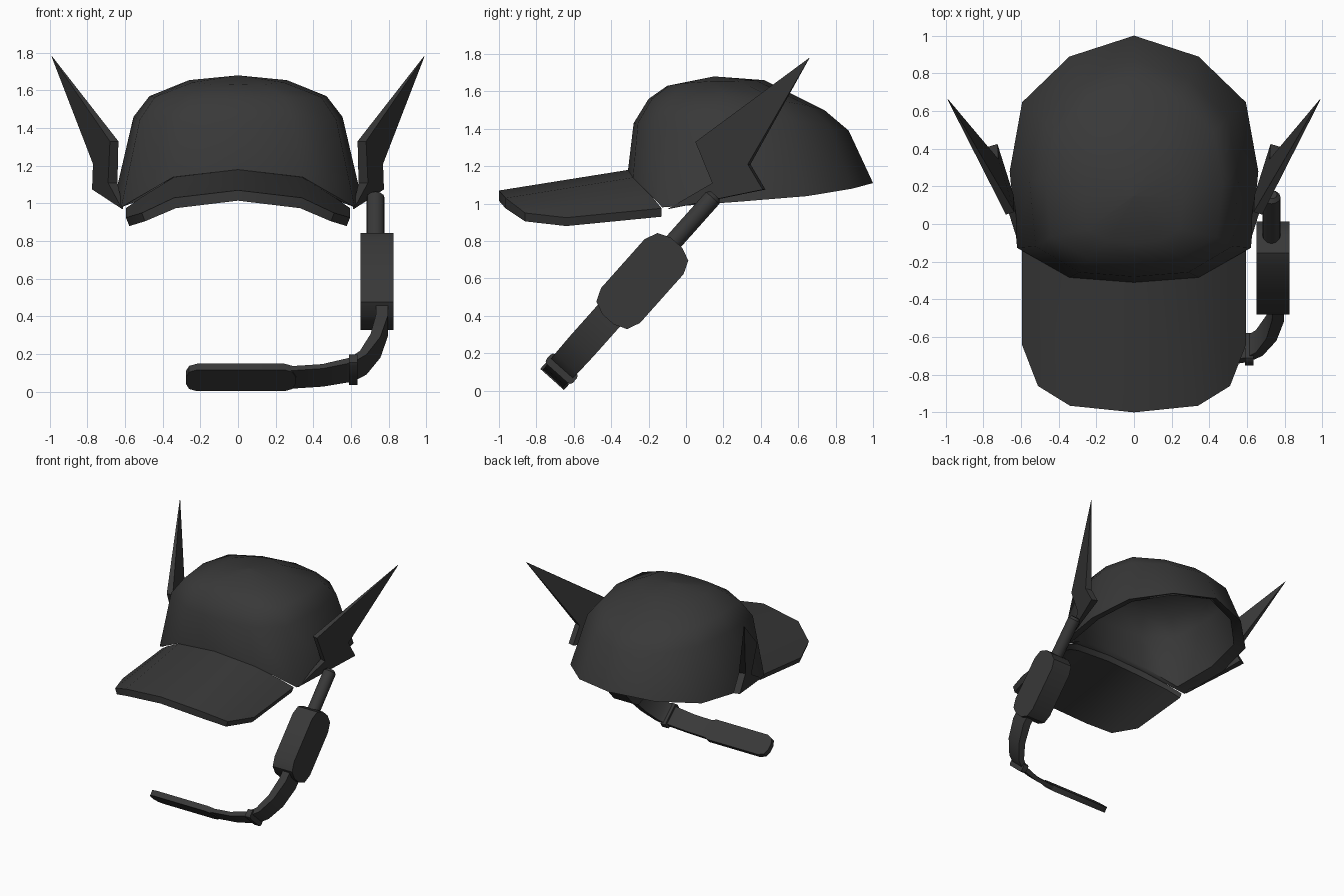
import bpy, bmesh, math
from mathutils import Vector

if "Cube" in bpy.data.objects:
    bpy.data.objects.remove(bpy.data.objects["Cube"])

mat = bpy.data.materials.new("dark_grey")
mat.diffuse_color = (0.04, 0.04, 0.04, 1)
mat.use_nodes = True
mat.node_tree.nodes["Principled BSDF"].inputs["Base Color"].default_value = mat.diffuse_color


def make(name, verts, faces, smooth=None):
    me = bpy.data.meshes.new(name)
    me.from_pydata([tuple(v) for v in verts], [], faces)
    bm = bmesh.new()
    bm.from_mesh(me)
    bmesh.ops.recalc_face_normals(bm, faces=bm.faces[:])
    bm.to_mesh(me)
    bm.free()
    me.materials.append(mat)
    ob = bpy.data.objects.new(name, me)
    bpy.context.collection.objects.link(ob)
    if smooth:
        bpy.ops.object.select_all(action='DESELECT')
        ob.select_set(True)
        bpy.context.view_layer.objects.active = ob
        bpy.ops.object.shade_smooth_by_angle(angle=math.radians(smooth))
    return ob


def loft(name, rings, caps=True, smooth=None, closed=False):
    n, count = len(rings[0]), len(rings)
    verts = [v for r in rings for v in r]
    faces = []
    for i in range(count if closed else count - 1):
        a, b = i * n, (i + 1) % count * n
        faces += [(a + j, a + (j + 1) % n, b + (j + 1) % n, b + j) for j in range(n)]
    if caps:
        faces += [tuple(range(n)), tuple(range(len(verts) - n, len(verts)))]
    return make(name, verts, faces, smooth)


# Crown: twelve-sided rings closing to an apex, with a thin lining, open underneath
half = [(0, 1), (.52, .83), (.9, .46), (1, -.1), (.94, -.72), (.52, -.96), (0, -1)]
rim_z = [1.11, 1.08, 1.04, 1.01, .98, 1.14, 1.18]
full = half + [(-x, y) for x, y in half[5:0:-1]]
rim_z = rim_z + rim_z[5:0:-1]
levels = [(.555, -.28, .87, 1.43, 1.46, 1.39),  # half width, front y, back y, front z, side z, back z
          (.47, -.2, .74, 1.56, 1.57, 1.5),
          (.26, -.1, .42, 1.63, 1.655, 1.66)]


def shell(w, y0, y1, lift, t):
    # rim outline, then each level moved in by t
    rings = [[(w * x, (y0 + y1) / 2 + (y1 - y0) / 2 * y, z + lift) for (x, y), z in zip(full, rim_z)]]
    for w, yf, yb, zf, zm, zb in levels:
        w, yf, yb = w - t, yf + t, yb - t
        rings.append([(w * x, (yf + yb) / 2 + (yb - yf) / 2 * y,
                       zm - t / 2 + ((zb - zm) * y * y if y > 0 else (zf - zm) * y * y))
                      for x, y in full])
    return rings + [[(.001 * x, .15 + .001 * y, 1.68 - t) for x, y in full]]


loft("cap_crown", shell(.575, -.285, .92, .03, .018)[::-1] + shell(.66, -.31, 1, 0, 0), smooth=60)

# Brim: arched plate, a closed loop of outlines over and under
back = [(0, -.31, 1.18), (.34, -.28, 1.14), (.51, -.18, 1.035), (.595, -.13, .975)]
front = [(0, -1, 1.07), (.34, -.965, 1.03), (.51, -.86, .95), (.595, -.64, .925)]
mirror = lambda row: [(-x, y, z) for x, y, z in row[:0:-1]] + row
drop = lambda row: [(x * .97, y, z - (.055 if abs(x) < .4 else .045)) for x, y, z in row]
b, f = mirror(back), mirror(front)
# across the brim from left to right, each station a back-front-front-back section
sections = [list(s) for s in zip(b, f, drop(f), drop(b))]
loft("cap_brim", sections, smooth=35)

# Wings: lightning-shaped plates that taper to sharp tips
outline = [(.615, -.1, .97), (.69, .14, 1.11), (.68, .05, 1.33),
           (.99, .66, 1.78), (.77, .33, 1.21), (.775, .41, 1.075)]
thick = [.006, .05, .045, .004, .05, .05]
for side, name in ((1, "wing_right"), (-1, "wing_left")):
    outer = [(side * x, y, z) for x, y, z in outline]
    inside = [(side * (x - t), y + .3 * t, z) for (x, y, z), t in zip(outline, thick)]
    loft(name, [outer, inside])

# Headset arm frame: s runs down the arm, w across it
U = Vector((0, -.665, -.746))
W = Vector((0, .746, -.665))
arm = lambda x, s, w: Vector((x, .14, 1.02)) + U * s + W * w

# Rod with a domed top
loft("arm_rod", [[arm(.73 + r * math.cos(a), s, r * math.sin(a) - .005)
                  for a in [k * math.tau / 12 for k in range(12)]]
                 for s, r in [(-.03, .03), (-.01, .048), (.35, .048)]], smooth=40)


def rounded(a, b, c, steps=3):
    # rounded rectangle outline with half sizes a, b and corner radius c
    pts = []
    for q, (sx, sy) in enumerate([(1, 1), (-1, 1), (-1, -1), (1, -1)]):
        for k in range(steps):
            t = (q + k / (steps - 1)) * math.pi / 2
            pts.append((sx * (a - c) + c * math.cos(t), sy * (b - c) + c * math.sin(t)))
    return pts


# Earpiece housing
loft("arm_housing", [[arm(x, .573 + p, q + .01) for p, q in rounded(.275, .14, .1)]
                     for x in (.65, .825)], smooth=40)

# Curved boom: flat strip swept along a path of x and s, thinner towards the end
path = [Vector(p) for p in [(.765, .78), (.765, .89), (.73, 1.04), (.665, 1.16),
                            (.6, 1.21), (.45, 1.25), (.28, 1.265)]]
width = [.083, .083, .083, .08, .076, .072, .072]
depth = [.032, .032, .028, .022, .019, .016, .016]
strip = []
for i, p in enumerate(path):
    d = (path[min(i + 1, len(path) - 1)] - path[max(i - 1, 0)]).normalized()
    o = Vector((-d.y, d.x)) * depth[i]
    strip.append([arm(p.x + k * o.x, p.y + k * o.y, w * width[i])
                  for k, w in ((1, 1), (1, -1), (-1, -1), (-1, 1))])
loft("boom", strip, smooth=40)

# Collar around the boom
loft("boom_collar", [[arm(x, 1.21 + p, q) for p, q in rounded(.035, .095, .02)]
                     for x in (.59, .635)], smooth=40)

# Microphone bar
loft("microphone_bar", [[arm(.015 + p, s, q) for p, q in rounded(.292, .085, .06)]
                        for s in (1.243, 1.287)], smooth=40)
